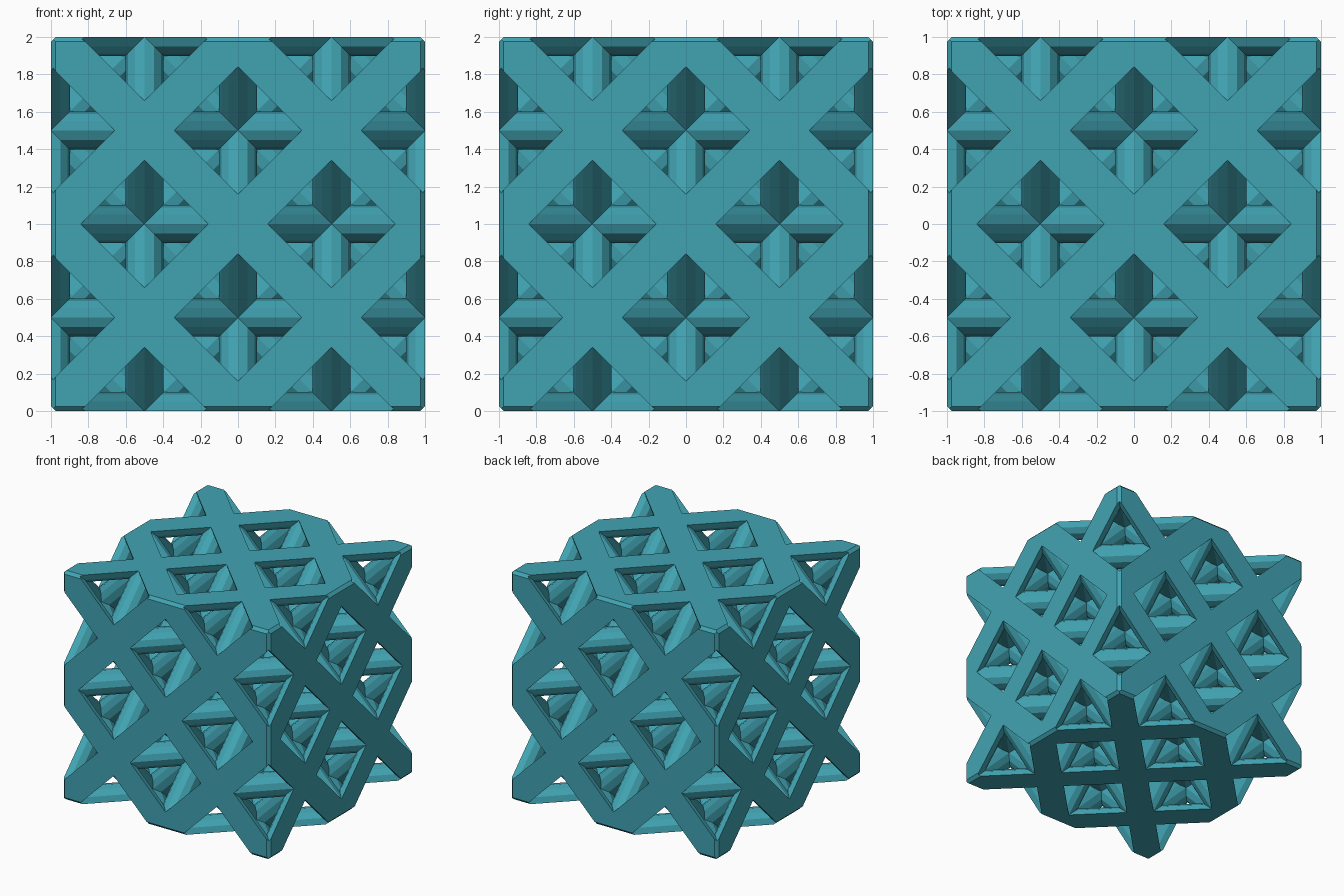
import bpy
import bmesh
import math
from itertools import combinations, product
from mathutils import Vector

HALF = 1.0          # half the cube's side
STEP = 0.5          # spacing of the lattice layers
WIDE = 0.112        # strut radius within its layer
DEEP = 0.102        # strut radius across its layer
SIDES = 12
CHAMFER = 0.025     # trimmed off the cube's edges
CENTRE = Vector((0, 0, HALF))

cube = bpy.data.objects.get("Cube")
if cube:
    bpy.data.objects.remove(cube, do_unlink=True)

teal = bpy.data.materials.new("teal")
teal.use_nodes = True
colour = (0.053, 0.37, 0.45, 1)
teal.diffuse_color = colour
teal.node_tree.nodes["Principled BSDF"].inputs["Base Color"].default_value = colour


def add_strut(bm, middle, along, across, normal):
    """A long straight bar that overshoots the cube at both ends."""
    rings = []
    for end in (-2, 2):
        ring = []
        for i in range(SIDES):
            a = math.tau * i / SIDES
            offset = across * WIDE * math.cos(a) + normal * DEEP * math.sin(a)
            ring.append(bm.verts.new(middle + along * end + offset))
        rings.append(ring)
    low, high = rings
    for i in range(SIDES):
        j = (i + 1) % SIDES
        bm.faces.new((low[i], low[j], high[j], high[i]))
    bm.faces.new(low[::-1])
    bm.faces.new(high)


def trim(bm, normal, distance):
    """Cut everything beyond a plane and cap the cut ends."""
    n = normal.normalized()
    bmesh.ops.bisect_plane(bm, geom=bm.verts[:] + bm.edges[:] + bm.faces[:], dist=1e-5,
                           plane_co=CENTRE + n * distance, plane_no=n, clear_outer=True)
    rim = [e for e in bm.edges if e.is_boundary]
    if rim:
        bmesh.ops.holes_fill(bm, edges=rim, sides=0)


def build_lattice(name, layers):
    bm = bmesh.new()
    axes = [Vector((1, 0, 0)), Vector((0, 1, 0)), Vector((0, 0, 1))]
    for a in range(3):
        normal, u, v = axes[a], axes[(a + 1) % 3], axes[(a + 2) % 3]
        for layer in layers:
            # Diagonals alternate between even and odd layers
            for shift in (s for s in range(-3, 4) if (s - layer) % 2 == 0):
                for sign in (-1, 1):
                    along = (u + v * sign).normalized()
                    across = (u - v * sign).normalized()
                    middle = CENTRE + normal * layer * STEP
                    middle += (u - v * sign) * shift * STEP / 2
                    add_strut(bm, middle, along, across, normal)

    # Trim to the cube's sides, then to its slightly chamfered edges
    for axis, sign in product(axes, (-1, 1)):
        trim(bm, axis * sign, HALF)
    for (p, q), s, t in product(combinations(axes, 2), (-1, 1), (-1, 1)):
        trim(bm, p * s + q * t, (2 * HALF - CHAMFER) / math.sqrt(2))

    bmesh.ops.recalc_face_normals(bm, faces=bm.faces[:])
    mesh = bpy.data.meshes.new(name)
    bm.to_mesh(mesh)
    bm.free()
    mesh.materials.append(teal)
    bpy.context.collection.objects.link(bpy.data.objects.new(name, mesh))


# Struts lying on the cube's six sides, and those inside it
build_lattice("outer_struts", (-2, 2))
build_lattice("inner_struts", (-1, 0, 1))
